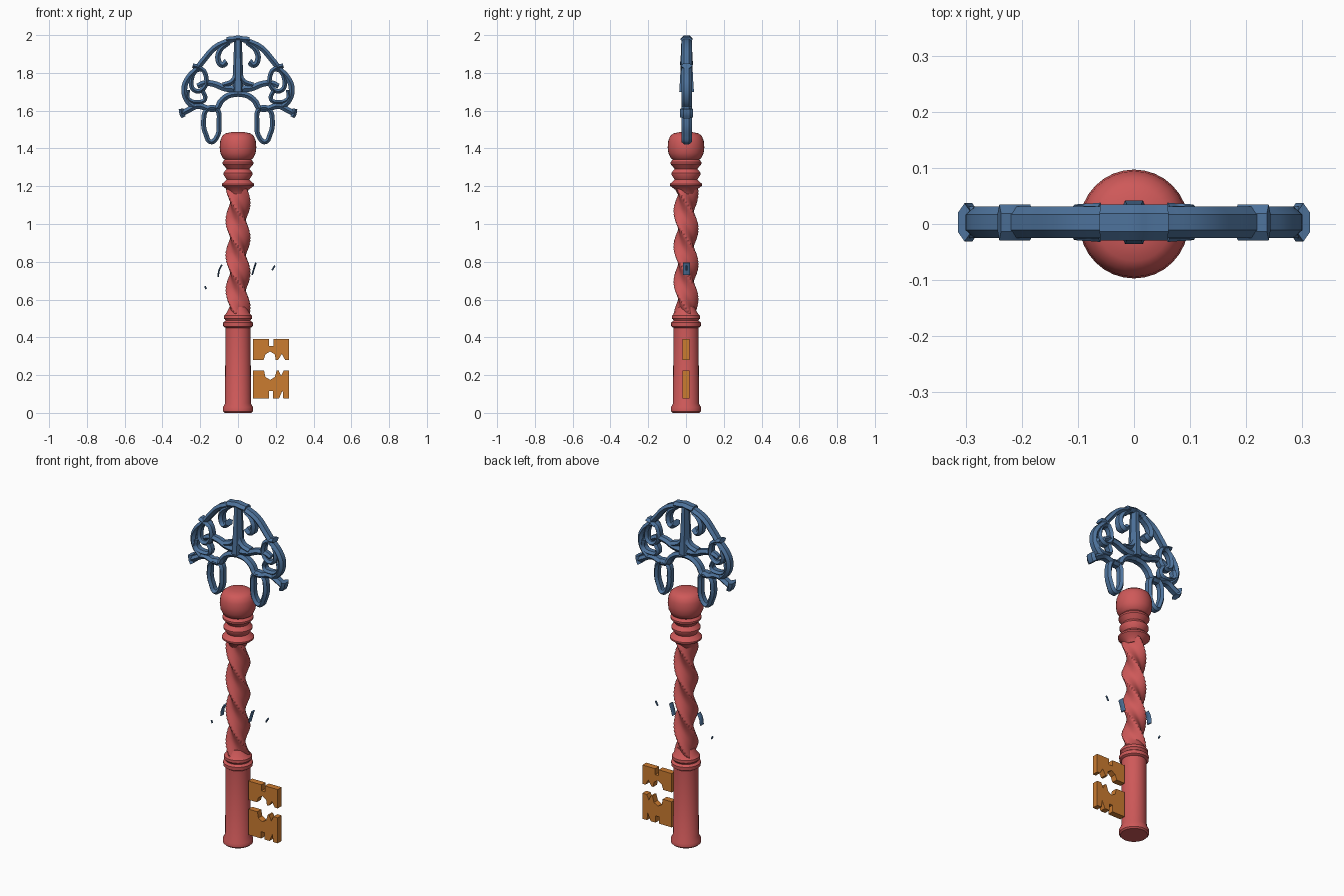
import bpy, bmesh, math
from mathutils import Vector

if "Cube" in bpy.data.objects:
    bpy.data.objects.remove(bpy.data.objects["Cube"], do_unlink=True)


def material(name, color):
    m = bpy.data.materials.new(name)
    m.use_nodes = True
    m.diffuse_color = (*color, 1)
    m.node_tree.nodes["Principled BSDF"].inputs["Base Color"].default_value = (*color, 1)
    return m


RED = material("coral red", (0.62, 0.10, 0.10))
BLUE = material("steel blue", (0.075, 0.17, 0.33))
GOLD = material("amber orange", (0.60, 0.20, 0.03))


def add_mesh(name, bm, mat, angle=35):
    bmesh.ops.recalc_face_normals(bm, faces=bm.faces)
    mesh = bpy.data.meshes.new(name)
    bm.to_mesh(mesh)
    bm.free()
    ob = bpy.data.objects.new(name, mesh)
    bpy.context.collection.objects.link(ob)
    mesh.materials.append(mat)
    bpy.ops.object.select_all(action='DESELECT')
    ob.select_set(True)
    bpy.context.view_layer.objects.active = ob
    bpy.ops.object.shade_smooth_by_angle(angle=math.radians(angle))
    return ob


def loft(name, rings, mat, angle=35):
    """Skin a stack of closed rings and cap both ends."""
    bm = bmesh.new()
    loops = [[bm.verts.new(p) for p in ring] for ring in rings]
    n = len(loops[0])
    for a, b in zip(loops, loops[1:]):
        for i in range(n):
            j = (i + 1) % n
            bm.faces.new((a[i], a[j], b[j], b[i]))
    bm.faces.new(loops[0])
    bm.faces.new(loops[-1])
    return add_mesh(name, bm, mat, angle)


def ring(radius, z, n=32, lobes=0, depth=0.0, turn=0.0):
    pts = []
    for i in range(n):
        a = 2 * math.pi * i / n
        r = radius - depth * abs(math.sin(lobes * (a - turn) / 2))
        pts.append((r * math.cos(a), r * math.sin(a), z))
    return pts


def lathe(name, profile, mat):
    return loft(name, [ring(r, z) for r, z in profile], mat)


def plate(name, outline, thick, mat):
    bm = bmesh.new()
    face = bm.faces.new([bm.verts.new((x, -thick / 2, z)) for x, z in outline])
    out = bmesh.ops.extrude_face_region(bm, geom=[face])
    verts = [v for v in out["geom"] if isinstance(v, bmesh.types.BMVert)]
    bmesh.ops.translate(bm, vec=(0, thick, 0), verts=verts)
    return add_mesh(name, bm, mat, 20)


def scroll(name, points, radius=0.018, mirror=True, closed=False, depth=0.028, taper=1.0):
    """Rounded strap following a path in the front plane, mirrored to both sides."""
    cu = bpy.data.curves.new(name, 'CURVE')
    cu.dimensions = '3D'
    cu.bevel_depth = radius
    cu.bevel_resolution = 1
    cu.resolution_u = 5
    cu.use_fill_caps = True
    for side in ((1, -1) if mirror else (1,)):
        sp = cu.splines.new('BEZIER')
        sp.bezier_points.add(len(points) - 1)
        sp.use_cyclic_u = closed
        for i, (bp, (x, z)) in enumerate(zip(sp.bezier_points, points)):
            bp.co = (side * x, 0, z)
            bp.radius = 1 + (taper - 1) * i / max(1, len(points) - 1)
            bp.handle_left_type = bp.handle_right_type = 'AUTO'
    ob = bpy.data.objects.new(name, cu)
    bpy.context.collection.objects.link(ob)
    cu.materials.append(BLUE)
    bpy.ops.object.select_all(action='DESELECT')
    ob.select_set(True)
    bpy.context.view_layer.objects.active = ob
    bpy.ops.object.convert(target='MESH')
    ob = bpy.context.view_layer.objects.active
    for v in ob.data.vertices:
        v.co.y = v.co.y * depth / radius + 0.003
    bpy.ops.object.shade_smooth_by_angle(angle=math.radians(30))
    return ob


# Shaft with foot and collars
lathe("lower_shaft", [(0.072, 0), (0.08, 0.008), (0.08, 0.03), (0.068, 0.05), (0.067, 0.45)], RED)
lathe("lower_collar", [(0.066, 0.45), (0.078, 0.458), (0.079, 0.478), (0.066, 0.488),
                       (0.068, 0.494), (0.075, 0.5), (0.074, 0.515), (0.06, 0.53), (0.045, 0.56)], RED)

# Twisted middle
steps = 80
loft("twisted_shaft",
     [ring(0.068, 0.52 + 0.68 * k / steps, 36, 3, 0.029, -2 * math.pi * 1.22 * k / steps + 0.4)
      for k in range(steps + 1)], RED, 40)

# Stacked rings under the knob
lathe("ring_stack", [(0.045, 1.16), (0.055, 1.18), (0.085, 1.203), (0.085, 1.212), (0.06, 1.235),
                     (0.078, 1.262), (0.078, 1.27), (0.06, 1.292), (0.082, 1.318),
                     (0.082, 1.328), (0.066, 1.345)], RED)
lathe("round_knob", [(0.06, 1.335), (0.08, 1.348), (0.093, 1.375), (0.097, 1.405), (0.094, 1.44),
                     (0.084, 1.466), (0.066, 1.48), (0.035, 1.486), (0.005, 1.487)], RED)

# Key bit: two notched plates
plate("upper_bit", [(0.08, 0.28), (0.135, 0.28), (0.145, 0.31), (0.17, 0.325), (0.195, 0.31),
                    (0.2, 0.28), (0.212, 0.28), (0.232, 0.312), (0.25, 0.28), (0.27, 0.28),
                    (0.27, 0.39), (0.187, 0.39), (0.187, 0.355), (0.165, 0.355),
                    (0.165, 0.39), (0.08, 0.39)], 0.036, GOLD)
plate("lower_bit", [(0.08, 0.075), (0.163, 0.075), (0.163, 0.115), (0.185, 0.115), (0.185, 0.075),
                    (0.217, 0.075), (0.236, 0.12), (0.24, 0.075), (0.27, 0.075), (0.27, 0.225),
                    (0.242, 0.225), (0.228, 0.195), (0.215, 0.225), (0.205, 0.225),
                    (0.195, 0.19), (0.17, 0.175), (0.145, 0.19), (0.138, 0.225),
                    (0.08, 0.225)], 0.036, GOLD)

# Ornamental bow: crown, spine and outer rim
scroll("crown", [(-0.06, 1.975), (-0.025, 1.978), (0, 1.982), (0.025, 1.978), (0.06, 1.975)],
       0.018, mirror=False, depth=0.032)
scroll("spine", [(0, 1.975), (0, 1.87), (0, 1.78), (0, 1.7)], 0.02, mirror=False, taper=1.6)
scroll("outer_rim", [(0.04, 1.972), (0.12, 1.935), (0.18, 1.87), (0.22, 1.82), (0.265, 1.77),
                     (0.284, 1.72), (0.272, 1.66), (0.235, 1.62)], 0.018)
scroll("rim_tab", [(0.185, 1.815), (0.21, 1.83), (0.24, 1.838)], 0.014, depth=0.032)

# Inner scrolls
scroll("upper_curl", [(0.05, 1.96), (0.095, 1.92), (0.105, 1.87), (0.085, 1.842), (0.06, 1.86)],
       0.015, taper=1.25)
scroll("spine_bracket", [(0.005, 1.8), (0.03, 1.755), (0.08, 1.735)], 0.016)
scroll("cross_arm", [(0, 1.715), (0.07, 1.72), (0.13, 1.742), (0.18, 1.745), (0.215, 1.73)], 0.022, taper=0.7)
scroll("arm_loop", [(0.2, 1.82), (0.168, 1.775), (0.185, 1.715), (0.225, 1.705), (0.248, 1.75)],
       0.014, closed=True)
scroll("rim_loop", [(0.19, 1.71), (0.175, 1.66), (0.21, 1.645), (0.265, 1.665), (0.265, 1.71)], 0.013)
scroll("arch", [(0, 1.69), (0.05, 1.68), (0.09, 1.65), (0.112, 1.615), (0.15, 1.61),
                (0.215, 1.625), (0.26, 1.605), (0.297, 1.585)], 0.018)
scroll("side_bud", [(0.288, 1.565), (0.298, 1.585), (0.302, 1.61)], 0.014, depth=0.034)
scroll("drop_loop", [(0.115, 1.61), (0.1, 1.54), (0.115, 1.455), (0.145, 1.435),
                     (0.168, 1.47), (0.182, 1.54), (0.16, 1.61)], 0.015, closed=True)

# Small loose slivers beside the twist
for i, path in enumerate([
        [(-0.085, 0.785), (-0.1, 0.755), (-0.105, 0.72)],
        [(0.095, 0.795), (0.085, 0.765), (0.075, 0.73)],
        [(0.195, 0.78), (0.18, 0.755)],
        [(-0.175, 0.67), (-0.168, 0.655)]]):
    scroll(f"loose_sliver_{i + 1}", path, 0.005, mirror=False, depth=0.018 if i < 2 else 0.005)
